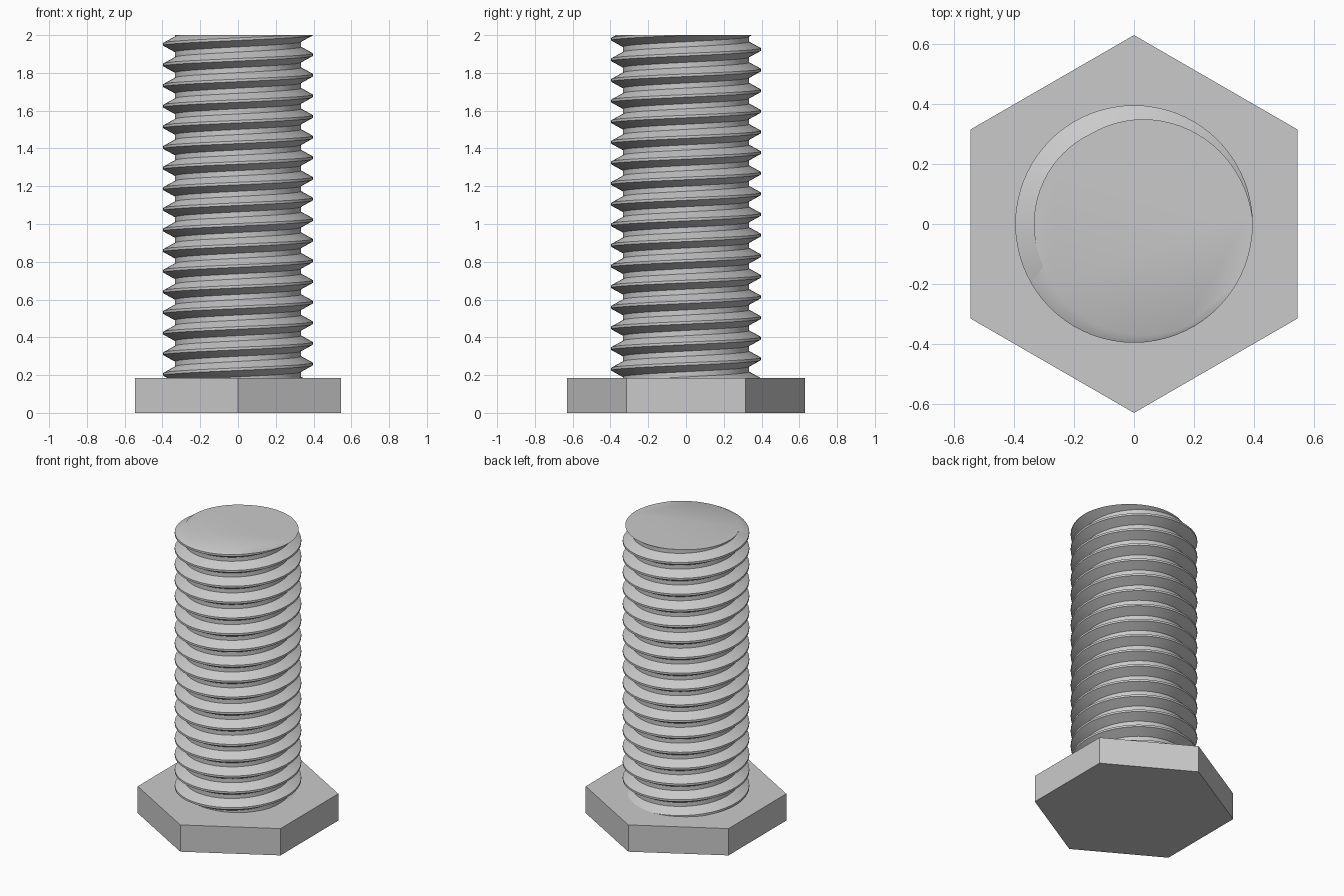
import bpy
import bmesh
from math import cos, sin, pi

if "Cube" in bpy.data.objects:
    bpy.data.objects.remove(bpy.data.objects["Cube"], do_unlink=True)

HEAD_TOP, TOP = 0.185, 2.0
HEAD_RADIUS = 0.63
CREST, ROOT = 0.396, 0.334
PITCH = 0.1092
TURNS = 20
STEPS = 72            # segments per turn
CREST_AT_TOP = 2.006  # height of the thread crest on the +x side

# Steel material
steel = bpy.data.materials.new("grey_steel")
steel.use_nodes = True
GREY = (0.59, 0.59, 0.59, 1)
steel.diffuse_color = GREY
steel.node_tree.nodes["Principled BSDF"].inputs["Base Color"].default_value = GREY


def add_object(name, bm):
    bmesh.ops.recalc_face_normals(bm, faces=bm.faces)
    mesh = bpy.data.meshes.new(name)
    bm.to_mesh(mesh)
    bm.free()
    mesh.materials.append(steel)
    obj = bpy.data.objects.new(name, mesh)
    bpy.context.collection.objects.link(obj)
    bpy.ops.object.select_all(action="DESELECT")
    obj.select_set(True)
    bpy.context.view_layer.objects.active = obj
    bpy.ops.object.shade_smooth_by_angle()


# Hexagonal head with points towards front and back
bm = bmesh.new()
ring = [bm.verts.new((HEAD_RADIUS * cos(pi / 2 + k * pi / 3),
                      HEAD_RADIUS * sin(pi / 2 + k * pi / 3), 0)) for k in range(6)]
base = bm.faces.new(ring)
top = bmesh.ops.extrude_face_region(bm, geom=[base], use_keep_orig=True)["geom"]
bmesh.ops.translate(bm, vec=(0, 0, HEAD_TOP),
                    verts=[v for v in top if isinstance(v, bmesh.types.BMVert)])
add_object("hex_head", bm)

# Threaded shank: a trapezoid profile swept along a right-handed helix
flat, root_half = PITCH / 16, PITCH / 2 - PITCH / 8
profile = [(ROOT, -root_half), (CREST, -flat), (CREST, flat), (ROOT, root_half),
           (ROOT, PITCH - root_half)]
start = CREST_AT_TOP - (TURNS - 2) * PITCH
bm = bmesh.new()
previous = None
for i in range(TURNS * STEPS + 1):
    a = 2 * pi * i / STEPS
    z = start + PITCH * i / STEPS
    row = [bm.verts.new((r * cos(a), r * sin(a), z + dz)) for r, dz in profile]
    if previous:
        for k in range(len(profile) - 1):
            bm.faces.new((previous[k], row[k], row[k + 1], previous[k + 1]))
    previous = row
bmesh.ops.remove_doubles(bm, verts=bm.verts, dist=0.0002)

# Trim the thread flat at both ends and close the ends
for height, direction in ((TOP, 1), (HEAD_TOP - 0.005, -1)):
    geom = bm.verts[:] + bm.edges[:] + bm.faces[:]
    bmesh.ops.bisect_plane(bm, geom=geom, plane_co=(0, 0, height), dist=0.00001,
                           plane_no=(0, 0, direction), clear_outer=True)
    rim = [e for e in bm.edges if e.is_boundary
           and all(abs(v.co.z - height) < 0.0001 for v in e.verts)]
    caps = bmesh.ops.holes_fill(bm, edges=rim)["faces"]
    bmesh.ops.triangulate(bm, faces=caps, ngon_method="EAR_CLIP")
add_object("threaded_shank", bm)
